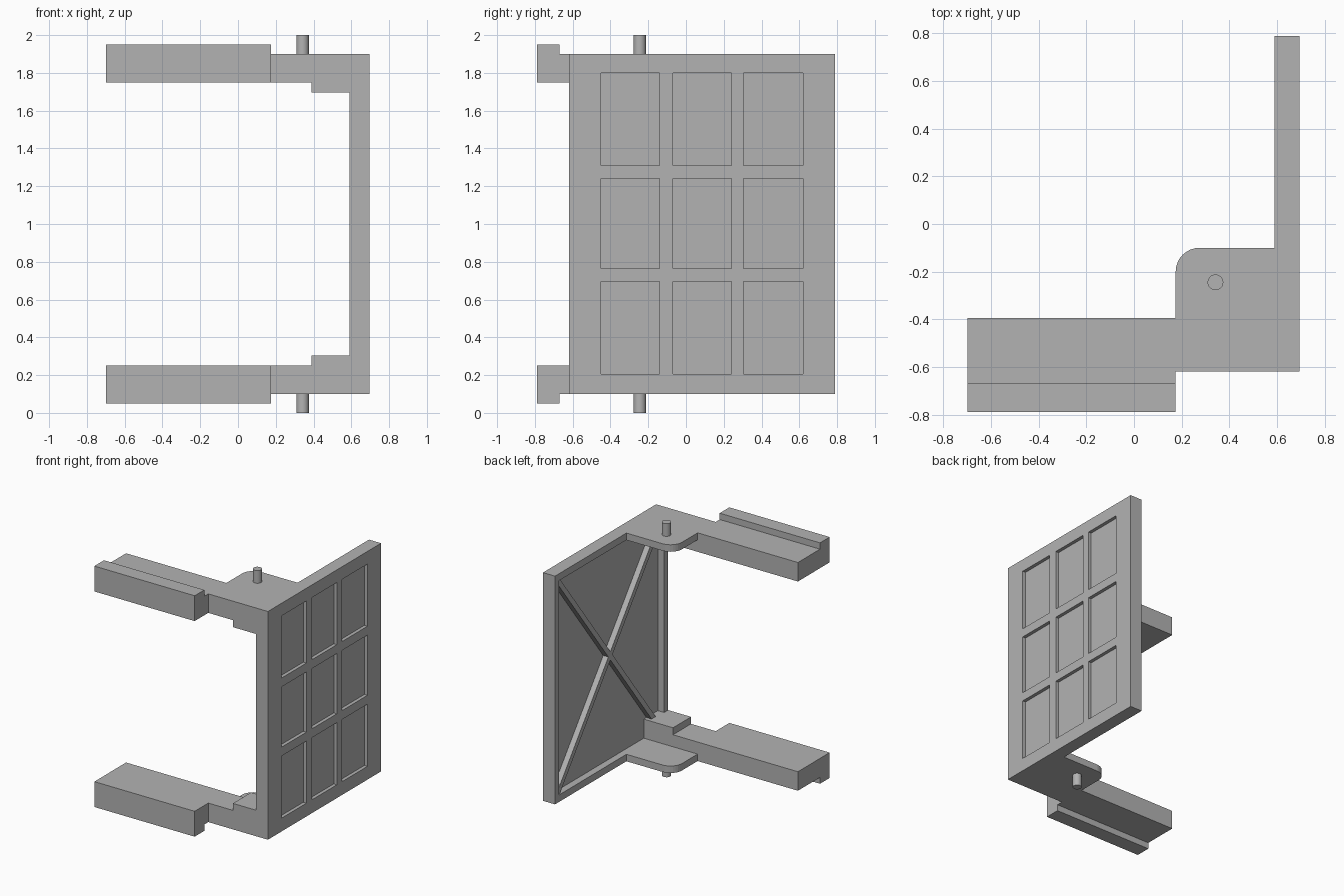
import bpy, bmesh, math
from mathutils import Matrix, Vector

cube = bpy.data.objects.get("Cube")
if cube:
    bpy.data.objects.remove(cube, do_unlink=True)

grey = bpy.data.materials.new("plain_grey")
grey.use_nodes = True
grey.diffuse_color = (0.45, 0.45, 0.45, 1)
grey.node_tree.nodes["Principled BSDF"].inputs["Base Color"].default_value = grey.diffuse_color


def make(name, bm):
    bmesh.ops.recalc_face_normals(bm, faces=bm.faces)
    mesh = bpy.data.meshes.new(name)
    bm.to_mesh(mesh)
    bm.free()
    mesh.materials.append(grey)
    obj = bpy.data.objects.new(name, mesh)
    bpy.context.collection.objects.link(obj)
    return obj


def add_box(bm, x, y, z):
    lo, hi = Vector((x[0], y[0], z[0])), Vector((x[1], y[1], z[1]))
    m = Matrix.Translation((lo + hi) / 2) @ Matrix.Diagonal((*(hi - lo), 1))
    return bmesh.ops.create_cube(bm, size=1, matrix=m)["verts"]


def prism(name, points, step, flip):
    """Extrude a closed outline; flip mirrors it to the lower half."""
    bm = bmesh.new()
    face = bm.faces.new([bm.verts.new(p) for p in points])
    new = bmesh.ops.extrude_face_region(bm, geom=[face])["geom"]
    bmesh.ops.translate(bm, vec=step, verts=[v for v in new if isinstance(v, bmesh.types.BMVert)])
    if flip:
        for v in bm.verts:
            v.co.z = 2 - v.co.z
    return make(name, bm)


def combine(target, tool, operation):
    """Apply a boolean and discard the tool."""
    tool.hide_render = True
    mod = target.modifiers.new(operation, "BOOLEAN")
    mod.operation, mod.object, mod.solver = operation, tool, "EXACT"
    bpy.context.view_layer.objects.active = target
    bpy.ops.object.modifier_apply(modifier=mod.name)
    bpy.data.objects.remove(tool, do_unlink=True)


# Door panel
bm = bmesh.new()
add_box(bm, (0.59, 0.695), (-0.62, 0.79), (0.1, 1.9))
panel = make("door_panel", bm)

# Nine outer pockets and one large inner recess
bm = bmesh.new()
for y in ((-0.45, -0.14), (-0.07, 0.24), (0.305, 0.62)):
    for z in ((0.205, 0.695), (0.765, 1.24), (1.31, 1.8)):
        add_box(bm, (0.668, 0.75), y, z)
add_box(bm, (0.5, 0.645), (-0.57, 0.74), (0.155, 1.845))
combine(panel, make("recess_cutter", bm), "DIFFERENCE")

# Crossed ribs in the inner recess
for side in (-1, 1):
    bm = bmesh.new()
    add_box(bm, (0.6, 0.655), (-0.02, 0.02), (-1.08, 1.08))
    turn = Matrix.Rotation(side * math.atan2(0.655, 0.845), 4, "X")
    bm.transform(Matrix.Translation((0, 0.085, 1)) @ turn)
    combine(panel, make("cross_rib", bm), "UNION")

# Hinge plate outline with one rounded corner
plate = [(0.175, -0.62), (0.655, -0.62), (0.655, -0.1)]
for i in range(9):
    a = math.radians(90 + i * 90 / 8)
    plate.append((0.275 + 0.1 * math.cos(a), -0.2 + 0.1 * math.sin(a)))

# Stepped joint (x, z) and lipped arm (y, z) outlines
joint = [(0.175, 1.75), (0.39, 1.75), (0.39, 1.695), (0.655, 1.695), (0.655, 1.9), (0.175, 1.9)]
arm = [(-0.79, 1.75), (-0.395, 1.75), (-0.395, 1.9), (-0.67, 1.9), (-0.67, 1.95), (-0.79, 1.95)]

for level, flip in (("upper", False), ("lower", True)):
    combine(panel, prism("hinge_plate", [(x, y, 1.845) for x, y in plate], (0, 0, 0.055), flip), "UNION")
    combine(panel, prism("stepped_joint", [(x, -0.62, z) for x, z in joint], (0, 0.225, 0), flip), "UNION")
    prism(level + "_arm", [(-0.7, y, z) for y, z in arm], (0.875, 0, 0), flip)

    # Hinge pin
    bm = bmesh.new()
    bmesh.ops.create_cone(bm, cap_ends=True, segments=32, radius1=0.033, radius2=0.033, depth=0.11,
                          matrix=Matrix.Translation((0.342, -0.245, 0.055 if flip else 1.945)))
    pin = make(level + "_hinge_pin", bm)
    bpy.ops.object.select_all(action="DESELECT")
    pin.select_set(True)
    bpy.context.view_layer.objects.active = pin
    bpy.ops.object.shade_smooth_by_angle(angle=math.radians(40))
